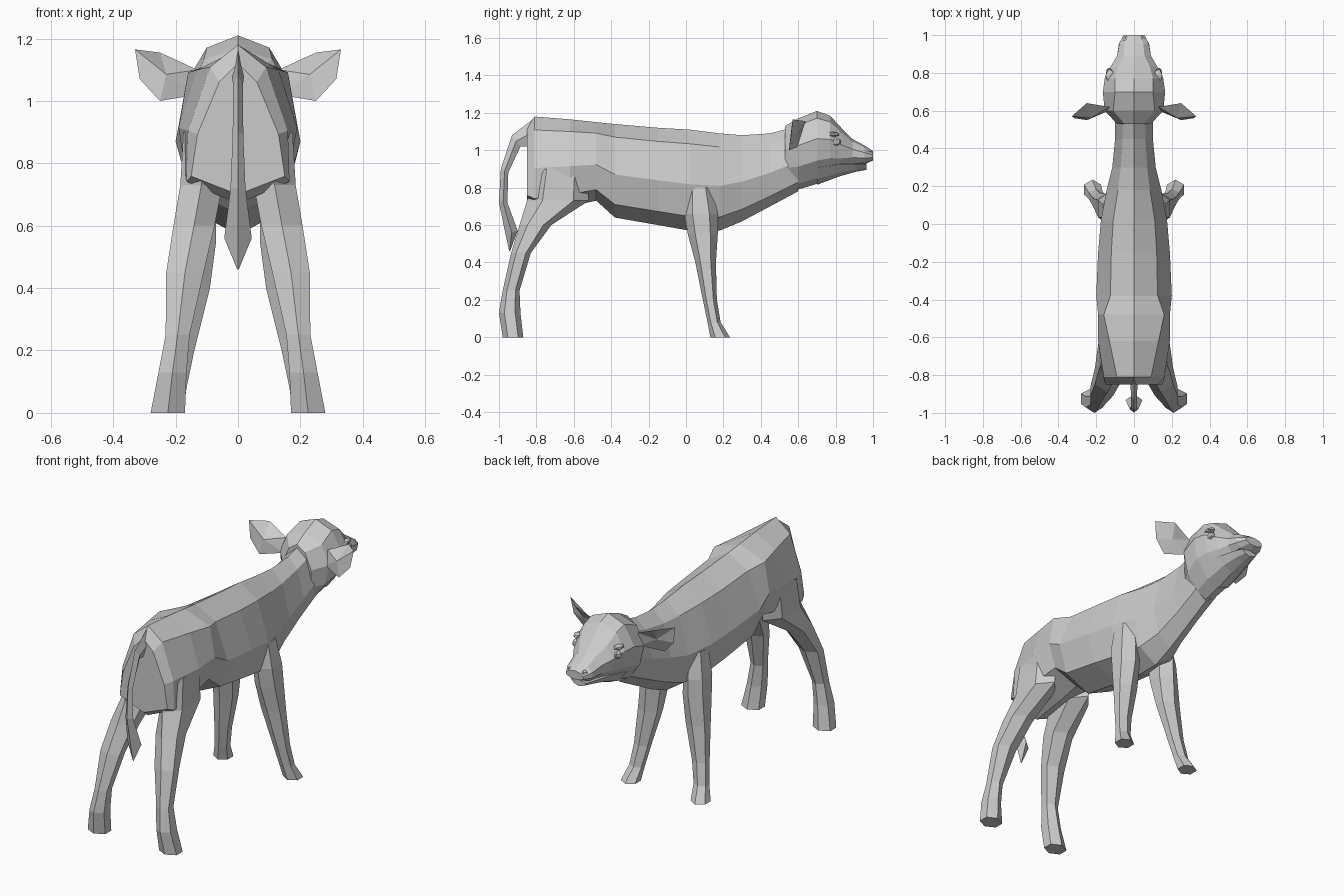
import bpy, bmesh


def finish(name, bm, mirror=False):
    bmesh.ops.recalc_face_normals(bm, faces=bm.faces)
    mesh = bpy.data.meshes.new(name)
    bm.to_mesh(mesh)
    bm.free()
    ob = bpy.data.objects.new(name, mesh)
    bpy.context.collection.objects.link(ob)
    if mirror:
        ob.modifiers.new("Mirror", 'MIRROR')
    return ob


def loft(name, rings, mirror=False):
    """Skin a list of equal-length point rings and cap both ends."""
    bm = bmesh.new()
    vr = [[bm.verts.new(p) for p in r] for r in rings]
    n = len(rings[0])
    for a, b in zip(vr, vr[1:]):
        for i in range(n):
            j = (i + 1) % n
            bm.faces.new((a[i], a[j], b[j], b[i]))
    bm.faces.new(vr[0])
    bm.faces.new(vr[-1])
    return finish(name, bm, mirror)


def body_ring(y, top, bot, widths, levels):
    """Symmetric vertical ring: widths at fractional heights between bot and top."""
    side = [(w, y, bot + (top - bot) * f) for w, f in zip(widths, levels)]
    return [(0, y, top)] + side + [(0, y, bot)] + [(-x, b, z) for x, b, z in reversed(side)]


def leg_ring(z, x0, x1, y0, y1):
    """Six-sided horizontal leg section inside the given bounds."""
    m, d = (x0 + x1) / 2, y1 - y0
    return [(m, y0, z), (x1, y0 + d * .25, z), (x1, y0 + d * .75, z),
            (m, y1, z), (x0, y0 + d * .75, z), (x0, y0 + d * .25, z)]


def blob(name, loc, size):
    """Small faceted lump, mirrored to both sides."""
    bm = bmesh.new()
    bmesh.ops.create_icosphere(bm, subdivisions=1, radius=1)
    for v in bm.verts:
        v.co = [c + s * k for c, s, k in zip(loc, v.co, size)]
    return finish(name, bm, True)


# Trunk and neck
trunk = [
    (-.85, 1.12, .70, .06, .13, .15), (-.81, 1.18, .67, .09, .16, .165),
    (-.62, 1.165, .70, .13, .19, .16), (-.48, 1.15, .73, .16, .19, .15),
    (-.38, 1.14, .64, .125, .20, .155), (-.15, 1.12, .60, .12, .19, .15),
    (.02, 1.11, .57, .11, .175, .14), (.18, 1.09, .57, .085, .145, .11),
    (.30, 1.08, .62, .07, .115, .08), (.45, 1.09, .70, .06, .10, .07),
    (.60, 1.13, .78, .06, .10, .07)]
loft("body", [body_ring(y, t, b, w, (.86, .46, .14)) for y, t, b, *w in trunk])

# Head down to the upper lip
skull = [
    (.53, 1.13, .80, .05, .09, .09, .05), (.60, 1.17, .79, .11, .155, .13, .06),
    (.70, 1.21, .82, .10, .165, .145, .07), (.77, 1.185, .85, .10, .155, .13, .07),
    (.83, 1.12, .88, .085, .125, .11, .06), (.89, 1.06, .915, .055, .09, .09, .06),
    (.955, 1.025, .925, .05, .078, .08, .055), (1.0, .995, .945, .03, .055, .055, .03)]
loft("head", [body_ring(y, t, b, w, (.9, .62, .32, .08)) for y, t, b, *w in skull])

# Lower jaw
jaw = [(.70, .93, .815, .12, .07), (.82, .94, .86, .095, .06),
       (.91, .935, .885, .07, .045), (.965, .93, .895, .05, .03)]
loft("lower_jaw", [body_ring(y, t, b, w, (.8, .25)) for y, t, b, *w in jaw])

# Eyes, brows and nostrils
blob("eye", (.132, .80, 1.045), (.018, .03, .024))
blob("brow", (.128, .785, 1.085), (.025, .04, .014))
blob("nostril", (.042, .975, .985), (.02, .022, .018))

# Cupped ears
bm = bmesh.new()
rim = [bm.verts.new(p) for p in [
    (.13, .62, 1.10), (.25, .64, 1.155), (.33, .57, 1.165),
    (.315, .56, 1.07), (.25, .55, 1.00), (.13, .60, 1.02)]]
for centre in ((.23, .595, 1.08), (.23, .56, 1.085)):
    c = bm.verts.new(centre)
    for i in range(6):
        bm.faces.new((rim[i], rim[(i + 1) % 6], c))
finish("ear", bm, True)

# Hind legs with broad thighs
hind = [(.90, .06, .175, -.82, -.52), (.73, .05, .185, -.85, -.52),
        (.60, .075, .207, -.89, -.72), (.45, .11, .23, -.935, -.83),
        (.25, .155, .232, -.98, -.89), (.13, .165, .255, -1.0, -.885),
        (0, .17, .28, -.98, -.87)]
loft("hind_leg", [leg_ring(*r) for r in hind], True)

# Front legs
fore = [(.80, .08, .165, .0, .14), (.66, .07, .19, -.01, .17),
        (.55, .07, .197, .01, .17), (.40, .09, .21, .05, .16),
        (.20, .14, .225, .09, .165), (.08, .165, .24, .115, .185),
        (0, .175, .265, .13, .235)]
loft("front_leg", [leg_ring(*r) for r in fore], True)

# Tail with a tuft: half width, outer point, inner point
tail = [(.02, (-.80, 1.18), (-.82, 1.02)), (.016, (-.93, 1.08), (-.885, 1.02)),
        (.017, (-.99, .90), (-.95, .88)), (.024, (-1.0, .72), (-.955, .72)),
        (.044, (-.965, .55), (-.90, .57)), (.003, (-.945, .46), (-.94, .462))]
loft("tail", [[(0, *o), (w, (o[0] + i[0]) / 2, (o[1] + i[1]) / 2), (0, *i),
               (-w, (o[0] + i[0]) / 2, (o[1] + i[1]) / 2)] for w, o, i in tail])
